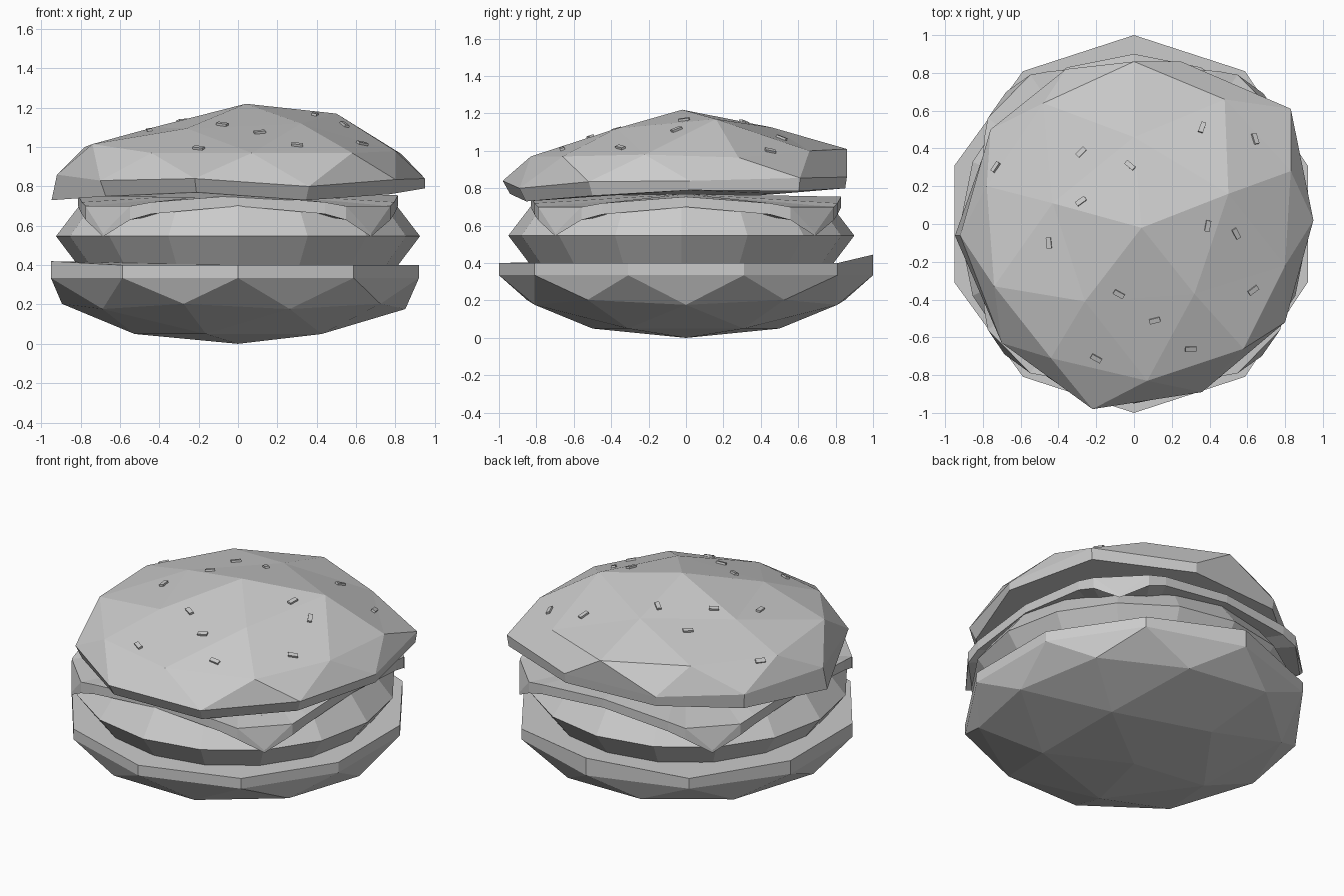
import bpy, bmesh, math
from mathutils import Vector, Matrix
from mathutils.bvhtree import BVHTree

if "Cube" in bpy.data.objects:
    bpy.data.objects.remove(bpy.data.objects["Cube"])

grey = bpy.data.materials.new("plain_grey")
grey.diffuse_color = (0.6, 0.6, 0.6, 1)
grey.use_nodes = True
grey.node_tree.nodes["Principled BSDF"].inputs["Base Color"].default_value = grey.diffuse_color


def finish(name, bm):
    bmesh.ops.recalc_face_normals(bm, faces=bm.faces)
    mesh = bpy.data.meshes.new(name)
    bm.to_mesh(mesh)
    ob = bpy.data.objects.new(name, mesh)
    bpy.context.collection.objects.link(ob)
    mesh.materials.append(grey)
    return ob


def half_ball(side, turn):
    """Faceted unit half ball (side -1 lower, +1 upper)."""
    bm = bmesh.new()
    bmesh.ops.create_icosphere(bm, subdivisions=2, radius=1)
    bmesh.ops.delete(bm, geom=[v for v in bm.verts if v.co.z * side < -0.01], context='VERTS')
    bmesh.ops.rotate(bm, verts=bm.verts, matrix=Matrix.Rotation(math.radians(turn), 3, 'Z'))
    return bm


def extrude_rim(bm):
    edges = [e for e in bm.edges if e.is_boundary]
    out = bmesh.ops.extrude_edge_only(bm, edges=edges)['geom']
    return ([g for g in out if isinstance(g, bmesh.types.BMVert)],
            [g for g in out if isinstance(g, bmesh.types.BMEdge) and g.is_boundary])


def by_angle(verts):
    return sorted(verts, key=lambda v: math.atan2(v.co.y, v.co.x) % math.tau)


def loft(bm, rings):
    """Skin a stack of rings and cap both ends."""
    vs = [[bm.verts.new(p) for p in ring] for ring in rings]
    n = len(vs[0])
    for a, b in zip(vs, vs[1:]):
        for i in range(n):
            bm.faces.new((a[i], a[(i + 1) % n], b[(i + 1) % n], b[i]))
    bm.faces.new(vs[0])
    bm.faces.new(vs[-1])


# Bottom bun: lower half ball with a short upright rim, raised slightly at the back
bm = half_ball(-1, 0)
for v in bm.verts:
    lift = 0.018 if -0.6 < v.co.z < -0.4 else 0
    v.co.z = 0.335 + v.co.z * 0.335 + lift
    if v.co.x > 0.9:
        v.co.x = 0.92
verts, edges = extrude_rim(bm)
for v in verts:
    v.co.z = 0.445 if v.co.y > 0.95 else 0.42 if v.co.x < -0.9 else 0.40
bmesh.ops.holes_fill(bm, edges=edges, sides=0)
finish("bottom_bun", bm)

# Patty: sixteen-sided slab bulging at mid height
bm = bmesh.new()
loft(bm, [[(r * math.cos(math.pi * k / 8), r * math.sin(math.pi * k / 8) - 0.025, z)
           for k in range(16)] for r, z in ((0.81, 0.395), (0.925, 0.547), (0.80, 0.71))])
finish("patty", bm)

# Cheese: square slice whose four corners fold down to points
quarter = [(0.0, -0.83, 0.755, 0.70), (0.45, -0.81, 0.72, 0.66),
           (0.56, -0.79, 0.70, 0.63), (0.69, -0.70, 0.56, 0.545),
           (0.79, -0.56, 0.70, 0.63), (0.81, -0.45, 0.72, 0.66)]
bm = bmesh.new()
tv, lv = [], []
for k in range(4):
    rot = Matrix.Rotation(k * math.pi / 2, 3, 'Z')
    for x, y, zt, zb in quarter:
        for ring, z in ((tv, zt), (lv, zb)):
            p = rot @ Vector((x, y, z))
            p.x *= 0.98
            ring.append(bm.verts.new(p))
n = len(tv)
for i in range(n):
    j = (i + 1) % n
    bm.faces.new((tv[i], tv[j], lv[j], lv[i]))
for ring, zc in ((tv, 0.77), (lv, 0.715)):
    for k in range(4):                                # folded corner flaps
        bm.faces.new([ring[6 * k + i] for i in (2, 3, 4)])
    flat = [v for i, v in enumerate(ring) if i % 6 != 3]
    mid = bm.verts.new((0, 0, zc))
    for i, v in enumerate(flat):
        bm.faces.new((v, flat[(i + 1) % len(flat)], mid))
finish("cheese", bm)

# Top bun: turned upper half ball, each ring of corners pushed into an uneven shape
rim = [(0.95, 0.02, 0.84), (0.83, 0.61, 0.855), (0.25, 0.86, 0.86), (-0.36, 0.82, 0.86),
       (-0.76, 0.50, 0.86), (-0.92, -0.06, 0.86), (-0.70, -0.63, 0.83), (-0.22, -0.98, 0.84),
       (0.36, -0.89, 0.80), (0.80, -0.52, 0.835)]
shoulder = [(0.83, 0.28, 0.965), (0.48, 0.66, 1.0), (0.0, 0.86, 1.01), (-0.48, 0.64, 1.02),
            (-0.78, 0.20, 1.0), (-0.74, -0.33, 1.015), (-0.44, -0.71, 0.97),
            (0.07, -0.83, 0.97), (0.58, -0.66, 0.97), (0.80, -0.22, 0.98)]
crown = [(0.50, 0.16, 1.17), (0.0, 0.46, 1.125), (-0.43, 0.11, 1.10),
         (-0.26, -0.41, 1.095), (0.32, -0.37, 1.12)]
rim_low = [0.79, 0.785, 0.80, 0.80, 0.77, 0.73, 0.75, 0.77, 0.73, 0.76]
bm = half_ball(1, 23)
levels = [[], [], [], []]
for v in bm.verts:
    levels[0 if v.co.z < 0.2 else 1 if v.co.z < 0.6 else 2 if v.co.z < 0.95 else 3].append(v)
for level, points in zip(levels, (rim, shoulder, crown, [(0.04, -0.02, 1.22)])):
    for v, p in zip(by_angle(level), points):
        v.co = p
verts, edges = extrude_rim(bm)
for v, z in zip(by_angle(verts), rim_low):
    s = 1.03 if v.co.x < -0.9 else 0.96 if v.co.y < -0.3 else 0.99
    if v.co.x > 0.9:
        s = 1.0
    v.co = Vector((v.co.x * s, v.co.y * s, z))
bmesh.ops.holes_fill(bm, edges=edges, sides=0)
bmesh.ops.recalc_face_normals(bm, faces=bm.faces)
surface = BVHTree.FromBMesh(bm)
finish("top_bun", bm)

# Sesame seeds: tiny blocks laid on the bun facets (x, y, heading in degrees)
seeds = [(0.36, 0.51, 70), (0.64, 0.45, 105), (-0.28, 0.38, 45), (-0.02, 0.31, -40),
         (-0.73, 0.30, 55), (-0.28, 0.12, 35), (0.39, -0.01, 80), (0.54, -0.05, -60),
         (-0.45, -0.10, 95), (-0.08, -0.37, -30), (0.63, -0.35, 35), (0.11, -0.51, 15),
         (0.30, -0.66, 0), (-0.20, -0.71, -30)]
bm = bmesh.new()
for x, y, heading in seeds:
    hit, normal, _, _ = surface.ray_cast(Vector((x, y, 3)), Vector((0, 0, -1)))
    if hit is None:
        continue
    tilt = Vector((0, 0, 1)).rotation_difference(normal).to_matrix().to_4x4()
    m = (Matrix.Translation(hit + normal * 0.001) @ tilt
         @ Matrix.Rotation(math.radians(heading), 4, 'Z')
         @ Matrix.Diagonal((0.058, 0.026, 0.022, 1)))
    bmesh.ops.create_cube(bm, size=1, matrix=m)
finish("sesame_seeds", bm)
